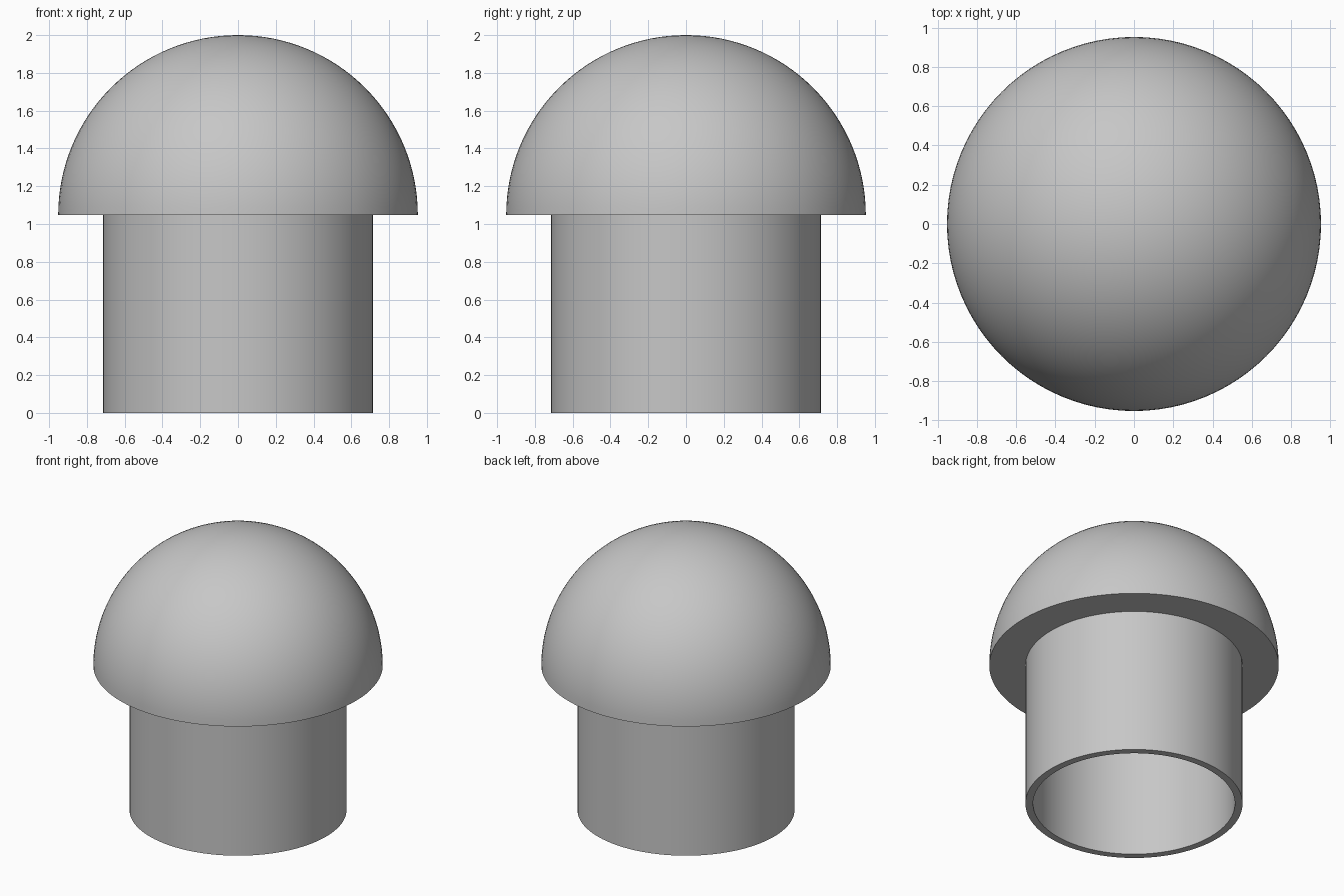
import bpy
import bmesh
import math

cube = bpy.data.objects.get("Cube")
if cube:
    bpy.data.objects.remove(cube, do_unlink=True)

SEGMENTS = 96
CAP_RADIUS = 0.952
TUBE_OUTER = 0.714
TUBE_INNER = 0.664
TUBE_HEIGHT = 1.048

grey = bpy.data.materials.new("plain grey")
grey.use_nodes = True
colour = (0.57, 0.57, 0.57, 1.0)
grey.diffuse_color = colour
grey.node_tree.nodes["Principled BSDF"].inputs["Base Color"].default_value = colour


def lathe(name, profile):
    """Revolve an (r, z) profile around the z axis."""
    bm = bmesh.new()
    verts = [bm.verts.new((r, 0, z)) for r, z in profile]
    edges = [bm.edges.new(pair) for pair in zip(verts, verts[1:])]
    bmesh.ops.spin(bm, geom=verts + edges, cent=(0, 0, 0), axis=(0, 0, 1),
                   angle=math.tau, steps=SEGMENTS)
    bmesh.ops.remove_doubles(bm, verts=bm.verts, dist=0.0001)
    bmesh.ops.recalc_face_normals(bm, faces=bm.faces)
    mesh = bpy.data.meshes.new(name)
    bm.to_mesh(mesh)
    bm.free()
    mesh.materials.append(grey)
    obj = bpy.data.objects.new(name, mesh)
    bpy.context.collection.objects.link(obj)
    bpy.ops.object.select_all(action="DESELECT")
    obj.select_set(True)
    bpy.context.view_layer.objects.active = obj
    bpy.ops.object.shade_smooth_by_angle(angle=math.radians(30))
    return obj


# Solid dome with a flat underside
RINGS = 32
arc = [(CAP_RADIUS * math.cos(a), TUBE_HEIGHT + CAP_RADIUS * math.sin(a))
       for a in (i * math.pi / 2 / RINGS for i in range(RINGS))]
lathe("dome_cap", [(0, TUBE_HEIGHT)] + arc + [(0, TUBE_HEIGHT + CAP_RADIUS)])

# Hollow stem, open at the bottom and set slightly into the dome
TOP = TUBE_HEIGHT + 0.01
lathe("hollow_stem", [(TUBE_INNER, TOP), (TUBE_INNER, 0), (TUBE_OUTER, 0),
                      (TUBE_OUTER, TOP), (TUBE_INNER, TOP)])
